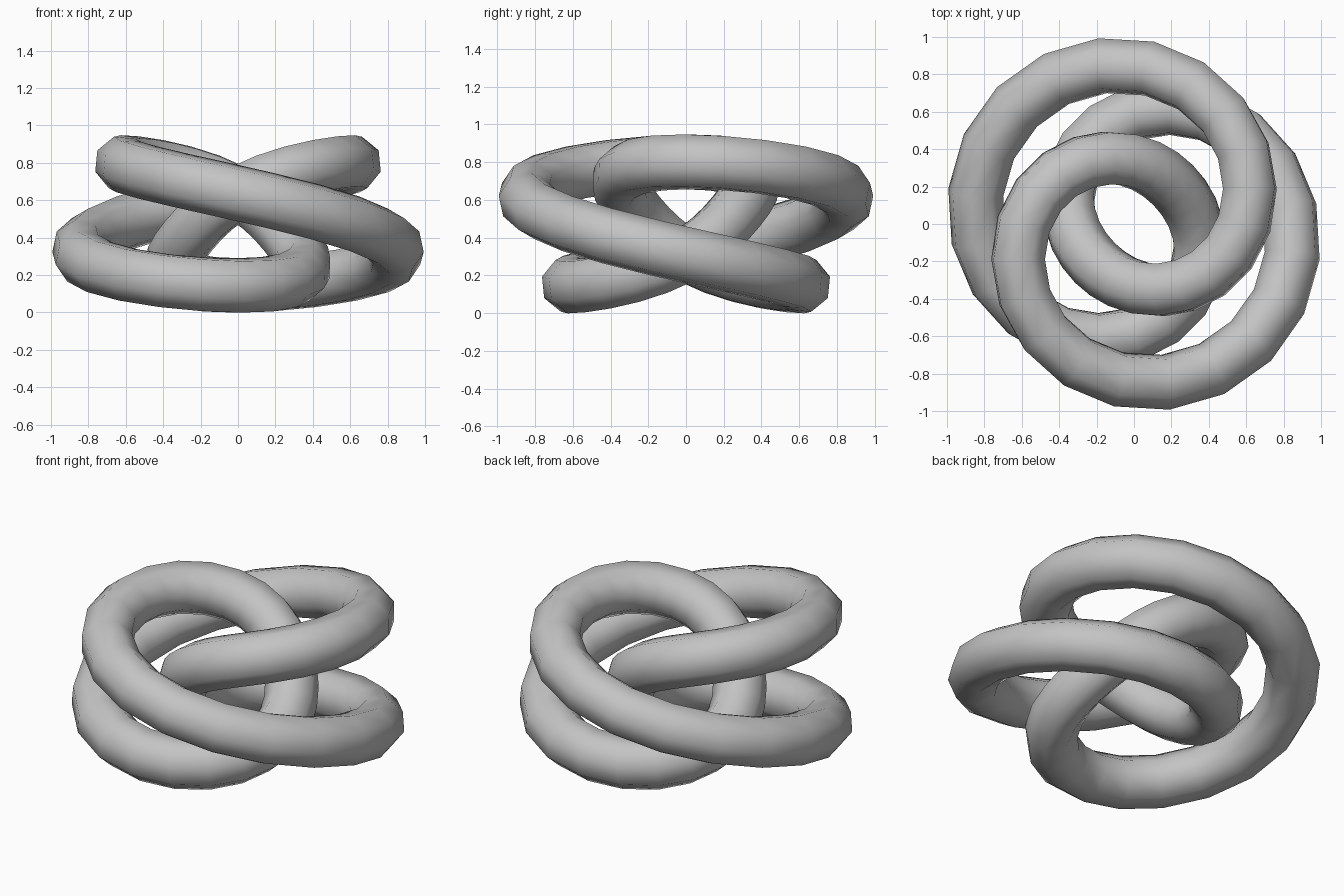
import bpy
import bmesh
from math import sin, cos, pi, tau
from mathutils import Vector

# Remove the default cube only
cube = bpy.data.objects.get("Cube")
if cube:
    bpy.data.objects.remove(cube, do_unlink=True)

RING, SWING, LIFT, TUBE = 0.59, 0.295, 0.329, 0.15
STEPS, SIDES = 64, 8
MID_HEIGHT = 0.473


def knot_point(t):
    """Centre line: three turns around z, two turns around the ring."""
    wave = 2 * t / 3
    r = RING + SWING * cos(wave)
    turn = t - pi / 4
    return Vector((r * cos(turn), r * sin(turn), -LIFT * sin(wave)))


# Paint
grey = bpy.data.materials.new("light grey")
grey.use_nodes = True
colour = (0.55, 0.55, 0.55, 1)
grey.diffuse_color = colour
grey.node_tree.nodes["Principled BSDF"].inputs["Base Color"].default_value = colour

# Sweep an octagon along the centre line
bm = bmesh.new()
rings = []
for i in range(STEPS):
    t = 3 * tau * i / STEPS
    p, ahead = knot_point(t), knot_point(t + 0.01)
    along = (ahead - p).normalized()
    across = along.cross(ahead + p).normalized()
    outward = across.cross(along)
    ring = []
    for j in range(SIDES):
        a = tau * j / SIDES
        offset = TUBE * (cos(a) * outward + sin(a) * across)
        ring.append(bm.verts.new(p + offset + Vector((0, 0, MID_HEIGHT))))
    rings.append(ring)

# Join neighbouring rings, closing the loop
for i in range(STEPS):
    here, after = rings[i], rings[(i + 1) % STEPS]
    for j in range(SIDES):
        k = (j + 1) % SIDES
        face = bm.faces.new((here[j], here[k], after[k], after[j]))
        face.smooth = True
bmesh.ops.recalc_face_normals(bm, faces=bm.faces)

mesh = bpy.data.meshes.new("knot_tube")
bm.to_mesh(mesh)
bm.free()
mesh.materials.append(grey)
knot = bpy.data.objects.new("knot_tube", mesh)
bpy.context.collection.objects.link(knot)
